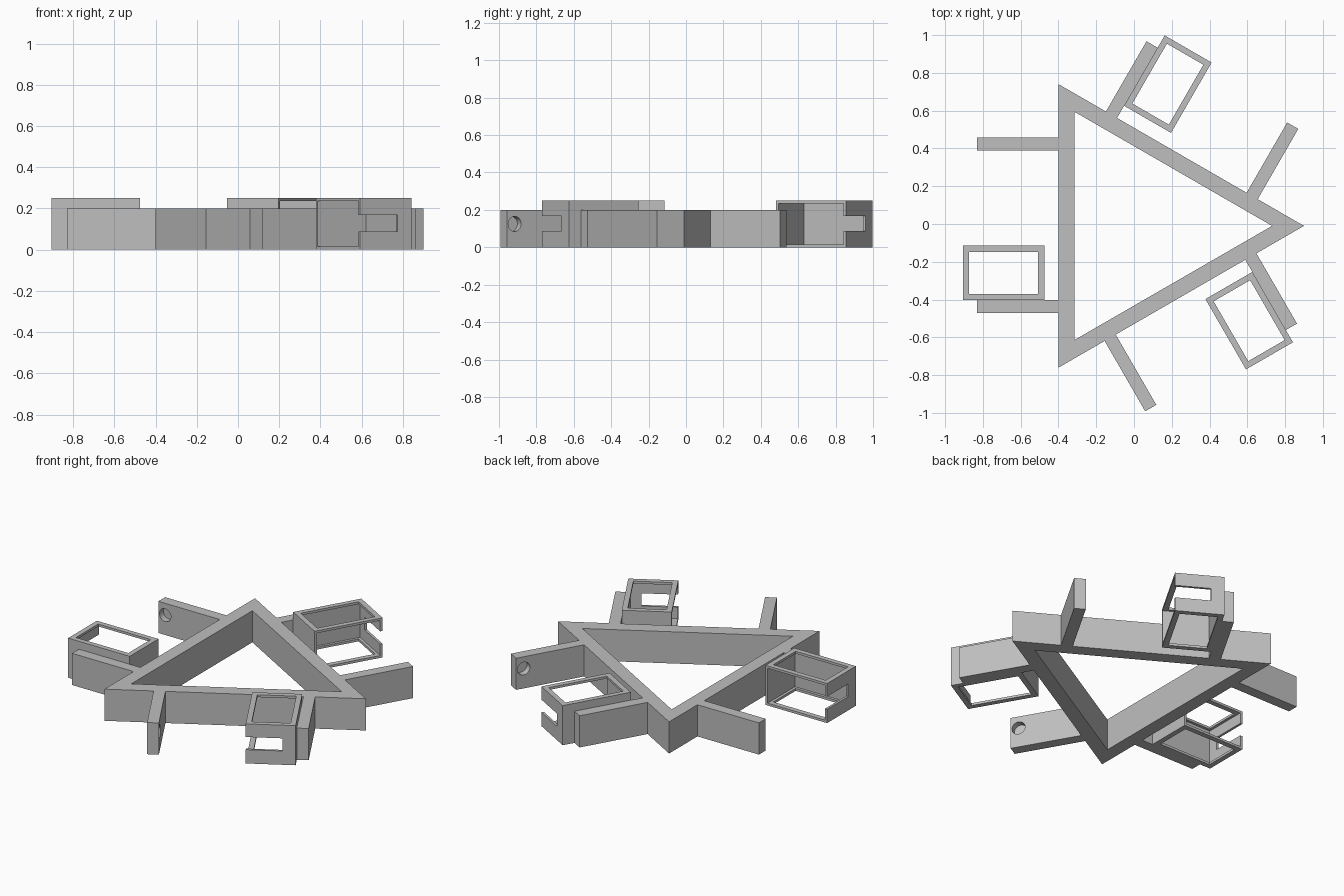
import bpy
import bmesh
from math import cos, sin, radians
from mathutils import Matrix, Vector

if "Cube" in bpy.data.objects:
    bpy.data.objects.remove(bpy.data.objects["Cube"], do_unlink=True)

CENTRE = Vector((0.033, -0.01, 0))
HEIGHT = 0.2

grey = bpy.data.materials.new("plain grey")
grey.use_nodes = True
COLOUR = (0.52, 0.52, 0.52, 1)
grey.diffuse_color = COLOUR
grey.node_tree.nodes["Principled BSDF"].inputs["Base Color"].default_value = COLOUR


def to_object(bm, name):
    bmesh.ops.recalc_face_normals(bm, faces=bm.faces)
    mesh = bpy.data.meshes.new(name)
    bm.to_mesh(mesh)
    bm.free()
    mesh.materials.append(grey)
    obj = bpy.data.objects.new(name, mesh)
    bpy.context.collection.objects.link(obj)
    obj.location = CENTRE
    return obj


def box(name, x, y, z):
    """Box from world ranges, with its origin on the hub of the triangle."""
    lo = Vector((x[0], y[0], z[0])) - CENTRE
    hi = Vector((x[1], y[1], z[1])) - CENTRE
    bm = bmesh.new()
    bmesh.ops.create_cube(bm, size=1)
    size = Matrix.Diagonal((*(hi - lo), 1))
    bm.transform(Matrix.Translation((lo + hi) / 2) @ size)
    return to_object(bm, name)


def cut(obj, cutters):
    for cutter in cutters:
        cutter.hide_render = True
        mod = obj.modifiers.new("cut", 'BOOLEAN')
        mod.operation = 'DIFFERENCE'
        mod.solver = 'EXACT'
        mod.object = cutter
    bpy.context.view_layer.update()
    graph = bpy.context.evaluated_depsgraph_get()
    mesh = bpy.data.meshes.new_from_object(obj.evaluated_get(graph))
    obj.modifiers.clear()
    obj.data = mesh
    for cutter in cutters:
        bpy.data.objects.remove(cutter, do_unlink=True)


def repeat_around(obj):
    """Linked copies on the other two sides of the triangle."""
    for turn in (120, 240):
        copy = obj.copy()
        copy.rotation_euler.z = radians(turn)
        bpy.context.collection.objects.link(copy)


# Triangular frame: a mitred ring of three bars
bm = bmesh.new()
rings = []
for radius, z in ((0.867, 0), (0.867, HEIGHT), (0.698, HEIGHT), (0.698, 0)):
    rings.append([bm.verts.new((radius * cos(radians(a)), radius * sin(radians(a)), z))
                  for a in (0, 120, 240)])
for k in range(4):
    a, b = rings[k], rings[(k + 1) % 4]
    for i in range(3):
        j = (i + 1) % 3
        bm.faces.new((a[i], a[j], b[j], b[i]))
to_object(bm, "triangle_frame")

# Plain arm with a blind round socket near its tip
socket_arm = box("socket_arm", (-0.83, -0.40), (0.39, 0.458), (0, HEIGHT))
bm = bmesh.new()
bmesh.ops.create_cone(bm, cap_ends=True, segments=32, radius1=0.04, radius2=0.04, depth=0.08)
bm.transform(Matrix.Translation(Vector((-0.782, 0.39, 0.125)) - CENTRE)
             @ Matrix.Rotation(radians(90), 4, 'X'))
cut(socket_arm, [to_object(bm, "socket_cutter")])
repeat_around(socket_arm)

# Arm that carries the holder
holder_arm = box("holder_arm", (-0.83, -0.40), (-0.47, -0.402), (0, HEIGHT))
repeat_around(holder_arm)

# Holder: thin shell open on one long side, lipped top and bottom, slotted end
holder = box("holder", (-0.905, -0.475), (-0.402, -0.115), (0, 0.25))
cut(holder, [
    box("cavity_cutter", (-0.89, -0.49), (-0.387, 0), (0.015, 0.235)),
    box("window_cutter", (-0.873, -0.507), (-0.37, -0.147), (-0.1, 0.4)),
    box("slot_cutter", (-1.0, -0.88), (-0.325, 0), (0.087, 0.167)),
])
repeat_around(holder)
